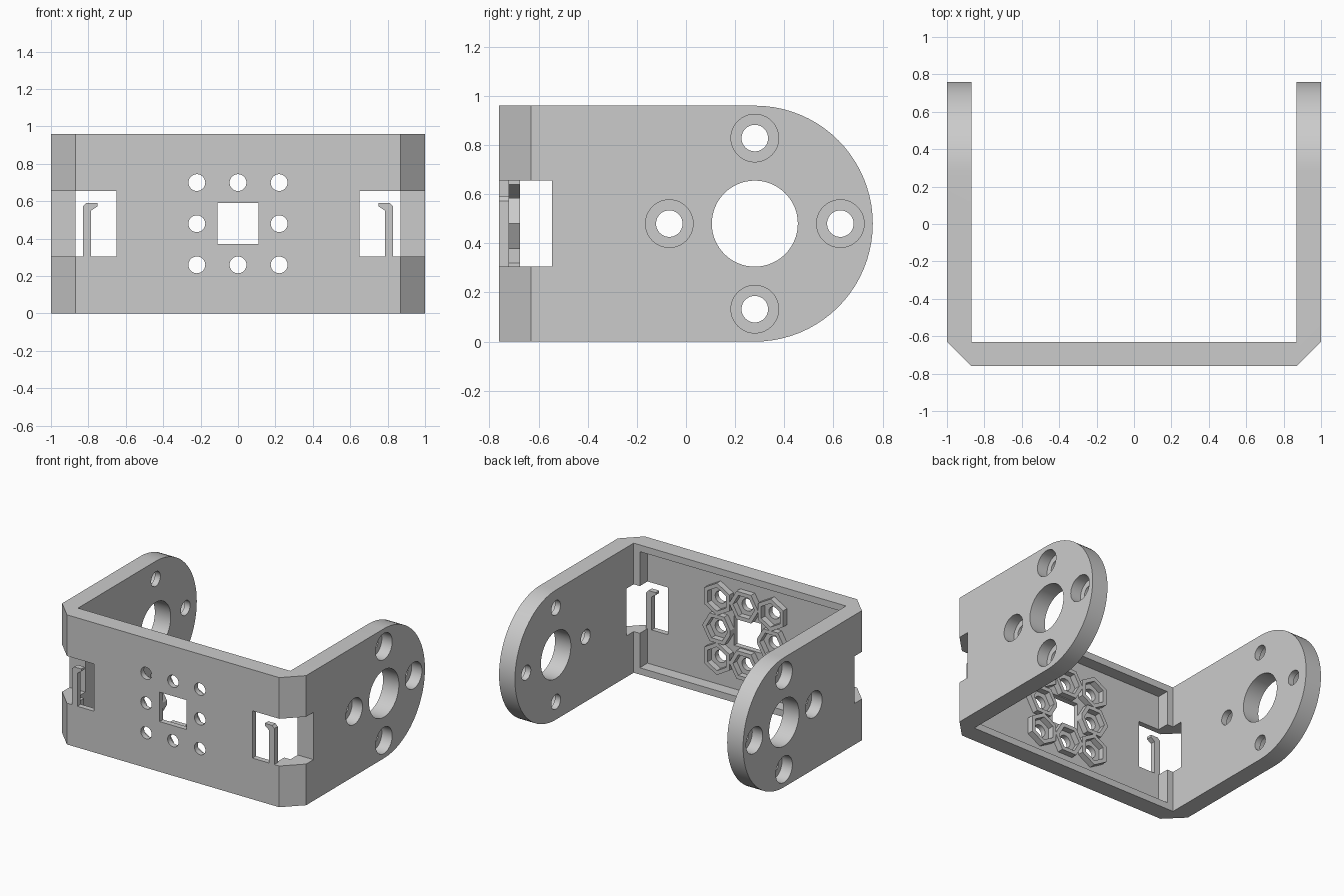
import bpy, bmesh, math
from mathutils import Vector

if "Cube" in bpy.data.objects:
    bpy.data.objects.remove(bpy.data.objects["Cube"])

grey = bpy.data.materials.new("light_grey")
grey.use_nodes = True
grey.diffuse_color = (0.6, 0.6, 0.6, 1)
grey.node_tree.nodes["Principled BSDF"].inputs["Base Color"].default_value = (0.6, 0.6, 0.6, 1)

MID = 0.48          # mid height and radius of the rounded arm ends
AXLE = 0.28         # y of the arm pivot
FRONT, INNER, FLOOR = -0.76, -0.63, -0.72
PITCH = 0.22        # spacing of the screw holes


def prism(name, pts, axis, lo, hi):
    """Extrude a 2D outline along an axis between lo and hi."""
    place = {"x": lambda a, b, d: (d, a, b),
             "y": lambda a, b, d: (a, d, b),
             "z": lambda a, b, d: (a, b, d)}[axis]
    bm = bmesh.new()
    face = bm.faces.new([bm.verts.new(place(a, b, lo)) for a, b in pts])
    ext = bmesh.ops.extrude_face_region(bm, geom=[face])
    verts = [v for v in ext["geom"] if isinstance(v, bmesh.types.BMVert)]
    bmesh.ops.translate(bm, verts=verts, vec=Vector(place(0, 0, hi - lo)))
    bmesh.ops.recalc_face_normals(bm, faces=bm.faces)
    mesh = bpy.data.meshes.new(name)
    bm.to_mesh(mesh)
    bm.free()
    mesh.materials.append(grey)
    obj = bpy.data.objects.new(name, mesh)
    bpy.context.collection.objects.link(obj)
    return obj


def ring(a, b, r, n=48, turn=0.0):
    return [(a + r * math.cos(turn + math.tau * i / n),
             b + r * math.sin(turn + math.tau * i / n)) for i in range(n)]


def rect(a0, b0, a1, b1):
    return [(a0, b0), (a1, b0), (a1, b1), (a0, b1)]


def select_only(obj):
    bpy.ops.object.select_all(action="DESELECT")
    obj.select_set(True)
    bpy.context.view_layer.objects.active = obj


def combine(target, tool, operation="DIFFERENCE"):
    mod = target.modifiers.new("combine", "BOOLEAN")
    mod.operation = operation
    mod.solver = "EXACT"
    mod.object = tool
    select_only(target)
    bpy.ops.object.modifier_apply(modifier=mod.name)
    bpy.data.objects.remove(tool)


def cut(pts, axis, lo, hi):
    combine(bracket, prism("cutter", pts, axis, lo, hi))


# U-shaped body with chamfered corners
half = [(0.87, FRONT), (1, INNER), (1, 0.9), (0.87, 0.9), (0.87, INNER)]
outline = half + [(-x, y) for x, y in reversed(half)]
bracket = prism("bracket", outline, "z", 0, 2 * MID)

# Rounded arm ends
arc = [(AXLE + MID * math.cos(t), MID + MID * math.sin(t))
       for t in (math.pi * (i / 40 - 0.5) for i in range(41))]
side = [(-1, 2 * MID), (-1, 0)] + arc
combine(bracket, prism("side_shape", side, "x", -1.2, 1.2), "INTERSECT")

# Shallow pocket inside the front plate, leaving a raised rim
cut(rect(-0.82, 0.05, 0.82, 2 * MID - 0.05), "y", FLOOR, -0.6)

# Hexagonal nut seats around the centre
spots = [(i, k) for i in (-1, 0, 1) for k in (-1, 0, 1) if (i, k) != (0, 0)]


def seat(i, k, r):
    turn = math.pi / 6 if i and k else 0
    return ring(i * PITCH, MID + k * PITCH, r, 6, turn)


for i, k in spots:
    combine(bracket, prism("nut_seat", seat(i, k, 0.12), "y", -0.74, -0.675), "UNION")
for i, k in spots:
    cut(seat(i, k, 0.088), "y", FLOOR, -0.6)
    cut(ring(i * PITCH, MID + k * PITCH, 0.045, 32), "y", -0.8, -0.6)
cut(rect(-0.11, 0.372, 0.11, 0.59), "y", -0.8, -0.6)

# Arm holes with outside counterbores, and the corner windows
for s in (-1, 1):
    cut(ring(AXLE, MID, 0.175, 64), "x", s * 0.8, s * 1.1)
    for a, b in ring(AXLE, MID, 0.348, 4):
        cut(ring(a, b, 0.054, 40), "x", s * 0.8, s * 1.1)
        cut(ring(a, b, 0.097, 40), "x", s * 0.915, s * 1.1)
    window = prism("window", rect(s * 0.65, -0.85, s * 1.1, -0.545), "z", 0.305, 0.655)
    combine(bracket, window)

# Thin hooks standing in the windows
hook = [(0.83, 0.305), (0.83, 0.572), (0.812, 0.59), (0.752, 0.59),
        (0.752, 0.572), (0.785, 0.55), (0.785, 0.305)]
for s, name in ((1, "left_hook"), (-1, "right_hook")):
    prism(name, [(s * x, z) for x, z in hook], "y", FRONT, FLOOR)

select_only(bracket)
bpy.ops.object.shade_smooth_by_angle(angle=math.radians(25))
